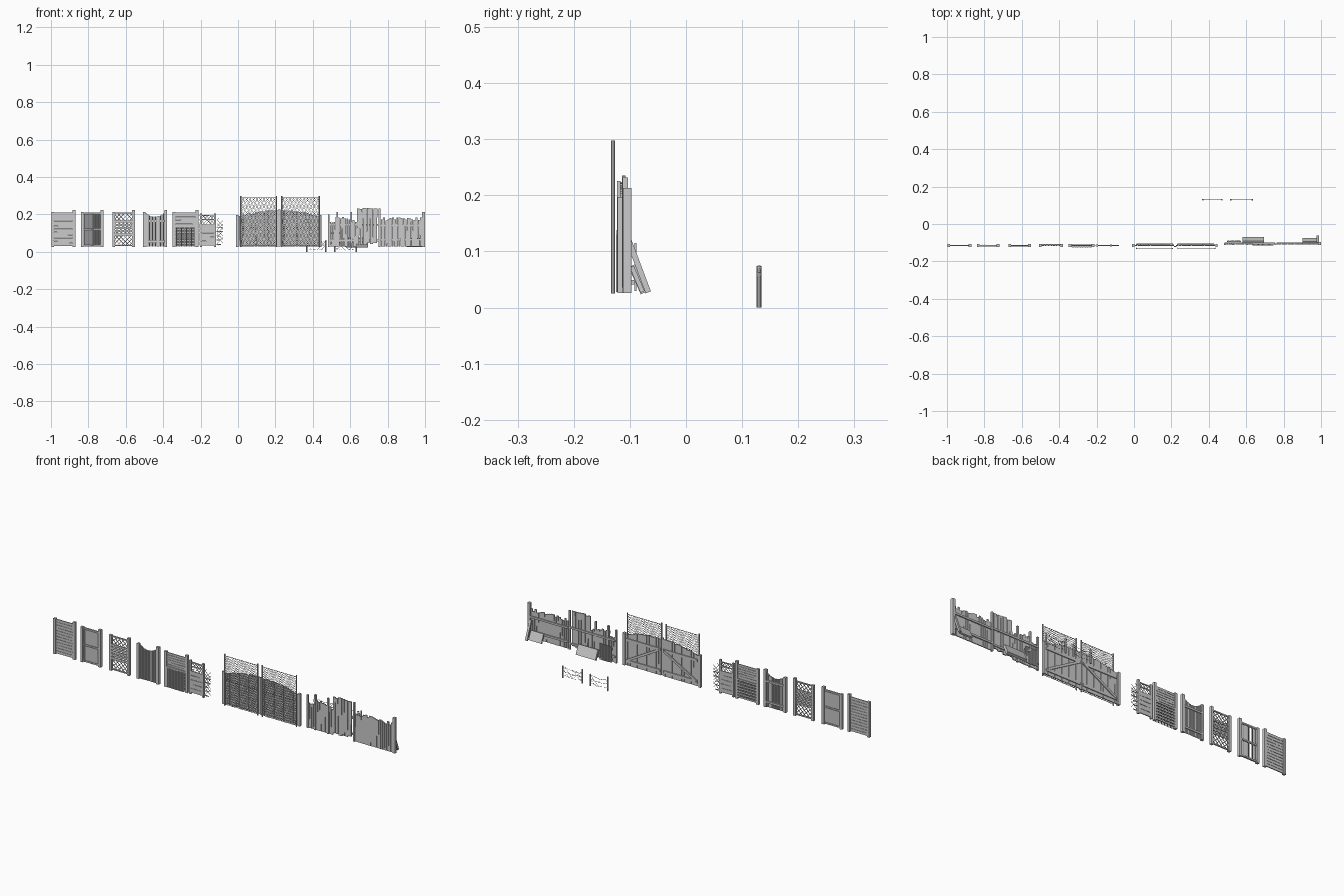
import bpy, bmesh, math, random
from mathutils import Vector, Matrix

if "Cube" in bpy.data.objects:
    bpy.data.objects.remove(bpy.data.objects["Cube"])
random.seed(4)
Y = -0.115   # line of the panels
B = 0.028    # underside of the panels


class Part:
    """Collects boxes and bars into one named mesh object."""
    def __init__(self, name):
        self.name, self.bm = name, bmesh.new()

    def box(self, x0, x1, y0, y1, z0, z1, rot=0, axis='Y'):
        c = Vector(((x0 + x1) / 2, (y0 + y1) / 2, (z0 + z1) / 2))
        m = Matrix.Translation(c) @ Matrix.Rotation(rot, 4, axis) @ Matrix.Diagonal((x1 - x0, y1 - y0, z1 - z0, 1))
        return bmesh.ops.create_cube(self.bm, size=1, matrix=m)['verts']

    def bar(self, p, q, w, d):
        # flat bar in the xz plane: w wide, d deep in y
        p, q = Vector(p), Vector(q)
        v = q - p
        m = Matrix.Translation((p + q) / 2) @ Matrix.Rotation(math.atan2(v.x, v.z), 4, 'Y')
        bmesh.ops.create_cube(self.bm, size=1, matrix=m @ Matrix.Diagonal((w, d, v.length, 1)))

    def tube(self, x, y, z0, z1, r, n=8):
        bmesh.ops.create_cone(self.bm, cap_ends=True, segments=n, radius1=r, radius2=r, depth=z1 - z0,
                              matrix=Matrix.Translation((x, y, (z0 + z1) / 2)))

    def lattice(self, x0, x1, z0, z1, y, step, w, d, keep=1.0, slope=1.0):
        # crossed diagonals clipped to the rectangle
        h = (z1 - z0) / slope
        for s in (1, -1):
            t = x0 - h + step / 2
            while t < x1:
                a, b = max(t, x0), min(t + h, x1)
                if b - a > step * .2 and random.random() <= keep:
                    za, zb = z0 + (a - t) * slope, z0 + (b - t) * slope
                    if s < 0:
                        za, zb = z0 + z1 - za, z0 + z1 - zb
                    yy = y + s * d / 2
                    self.bar((a, yy, za), (b, yy, zb), w, d)
                t += step

    def done(self):
        me = bpy.data.meshes.new(self.name)
        self.bm.to_mesh(me)
        self.bm.free()
        ob = bpy.data.objects.new(self.name, me)
        bpy.context.collection.objects.link(ob)
        return ob


def posts(name, xs, tops, w=0.014, y=Y, d=0.014):
    p = Part(name)
    for x, t in zip(xs, tops):
        p.box(x - w / 2, x + w / 2, y - d / 2, y + d / 2, B - .002, t)
    p.done()


def planks_h(p, x0, x1, z0, z1, n, y=Y, d=0.005, wob=.012, gap=.0012):
    h = (z1 - z0) / n
    for i in range(n):
        p.box(x0, x1, y - d / 2, y + d / 2, z0 + i * h + gap / 2, z0 + (i + 1) * h - gap / 2,
              random.uniform(-wob, wob))


def planks_v(p, x0, x1, n, top, z0=B, y=Y, d=0.005, gap=.0015, tilt=0, twist=0):
    w = (x1 - x0) / n
    for i in range(n):
        x = x0 + i * w
        p.box(x + gap / 2, x + w - gap / 2, y - d / 2, y + d / 2, z0, top(x + w / 2),
              twist or random.uniform(-tilt, tilt), 'Z' if twist else 'Y')


# panel 1: horizontal planks
posts('plank_panel_posts', (-.991, -.877), (.214, .224))
p = Part('plank_panel_boards')
planks_h(p, -.985, -.883, B + .002, .212, 12)
p.done()

# panel 2: angled vertical slats with rails
posts('slat_panel_posts', (-.832, -.727), (.212, .224))
p = Part('slat_panel_slats')
planks_v(p, -.824, -.734, 11, lambda x: .205, z0=.032, d=.002, twist=.75, gap=-.002)
for z in (.034, .12, .206):
    p.box(-.827, -.732, Y - .004, Y + .004, z - .004, z + .004)
p.done()

# panel 3: lattice with planks across the middle
posts('lattice_panel_posts', (-.664, -.559), (.214, .224))
p = Part('lattice_panel_infill')
p.lattice(-.658, -.565, .034, .21, Y, .022, .003, .002)
planks_h(p, -.658, -.565, .085, .17, 5, y=Y - .002, gap=.006)
for z in (.034, .208):
    p.box(-.658, -.565, Y - .003, Y + .003, z - .003, z + .003)
p.done()

# panel 4: pickets with a dipped top
posts('dipped_panel_posts', (-.502, -.387), (.212, .224))
p = Part('dipped_panel_pickets')
planks_v(p, -.495, -.394, 12, lambda x: .188 + .02 * ((x + .4445) / .05) ** 2, gap=.0025)
for z in (.055, .165):
    p.box(-.497, -.392, Y + .002, Y + .008, z - .005, z + .005)
p.done()

# panel 5: planks above, slats below
posts('mixed_panel_posts', (-.342, -.219), (.214, .224))
p = Part('mixed_panel_boards')
planks_h(p, -.336, -.225, .135, .21, 6)
planks_h(p, -.336, -.225, B + .002, .135, 7, y=Y + .003, gap=.006)
planks_v(p, -.334, -.227, 12, lambda x: .13, y=Y - .008, d=.003, gap=.003)
p.box(-.336, -.225, Y - .009, Y, .13, .138)
p.done()

# panel 6: broken planks and lattice
posts('broken_panel_post', (-.122, -.197), (.205, .205), w=.010, d=.010)
p = Part('broken_panel_boards')
planks_h(p, -.205, -.117, .033, .148, 5, wob=.02)
for i in range(5):
    z = .04 + i * .023
    p.bar((-.115, Y, z), (-.08 - random.uniform(0, .015), Y, z + random.uniform(-.006, .006)), .004, .003)
p.lattice(-.205, -.117, .148, .195, Y, .018, .0022, .0016, keep=.8)
p.lattice(-.112, -.08, .035, .18, Y, .018, .0018, .0014, keep=.5)
p.bar((-.205, Y, .195), (-.117, Y, .192), .005, .004)
p.bar((-.205, Y, .172), (-.117, Y, .173), .005, .004)
p.done()

# double gate: arched boards, posts and back bracing
posts('gate_posts', (-.003, .441), (.197, .197), w=.013)
arch = lambda x: .222 - .035 * ((x - .22) / .22) ** 2 + random.uniform(-.003, .003)
for name, a, b, s in (('left', .006, .215, 1), ('right', .225, .434, -1)):
    p = Part(name + '_gate_boards')
    planks_v(p, a, b, 15, arch, gap=.001, d=.005, tilt=.004)
    p.done()
    p = Part(name + '_gate_bracing')
    for z in (.052, .165):
        p.box(a + .004, b - .004, Y + .0025, Y + .007, z - .007, z + .007)
    lo, hi = (a + .01, b - .01) if s > 0 else (b - .01, a + .01)
    p.bar((lo, Y + .007, .055), (hi, Y + .007, .162), .012, .005)
    p.done()
    # wire mesh in front of the gate
    p = Part(name + '_gate_wire_mesh')
    u, v = (.014, .206) if s > 0 else (.234, .434)
    p.lattice(u, v, .03, .29, -.13, .0125, .0011, .0009, slope=.8)
    for z in (.032, .16, .289):
        p.bar((u, -.13, z), (v, -.13, z), .0018, .0018)
    for x in (u, v):
        p.tube(x, -.13, B - .003, .298, .0035)
    p.done()
p = Part('gate_centre_stile')
p.box(.214, .226, Y - .008, Y - .002, B, .226)
p.done()

# scrap fence: ragged boards of several widths
YS = -.108
p = Part('scrap_fence_boards')
planks_v(p, .487, .635, 13, lambda x: random.uniform(.155, .187), y=YS, tilt=.02, gap=.0015)
x = .635
while x < .745:
    w = random.uniform(.013, .024)
    p.box(x, x + w - .002, YS - .006, YS, B + random.uniform(.008, .02), random.uniform(.222, .236), random.uniform(-.015, .015))
    x += w
for z in (.06, .145):
    p.box(.485, .755, YS + .003, YS + .008, z - .005, z + .005)
p.done()
posts('scrap_fence_posts', (.485, .53, .605, .757), (.2, .212, .214, .232), w=.009, y=YS, d=.01)

# small slatted frame and board leaning on the scrap fence
p = Part('leaning_slat_frame')
planks_v(p, .5, .57, 8, lambda x: .115, z0=.03, y=-.09, d=.003, gap=.0025, tilt=.03)
for z in (.045, .1):
    p.box(.498, .572, -.097, -.0915, z - .004, z + .004)
p.done()
p = Part('leaning_board')
p.box(.58, .695, -.092, -.079, .024, .077, .42, 'X')
p.done()

# picket fence at the right end
p = Part('end_fence_pickets')
planks_v(p, .764, .984, 19, lambda x: .174 + random.uniform(-.006, .012), y=YS, tilt=.012, gap=.0012)
for z in (.065, .14):
    p.box(.762, .988, YS + .003, YS + .009, z - .005, z + .005)
p.done()
posts('end_fence_post', (.991,), (.213,), w=.015, y=-.105, d=.015)
p = Part('end_fence_leaning_plank')
p.box(.9, .975, -.091, -.083, .026, .075, .4, 'X')
p.box(.976, .988, -.09, -.08, .024, .125, .36, 'X')
p.done()

# two short wire fences at the back
for name, a, b in (('left', .368, .47), ('right', .517, .632)):
    p = Part(name + '_wire_fence_posts')
    for x, h in ((a, .074), (b, .062)):
        p.tube(x, .13, 0, h, .0042)
        bmesh.ops.create_icosphere(p.bm, subdivisions=2, radius=.0045, matrix=Matrix.Translation((x, .13, h - .003)))
    p.done()
    p = Part(name + '_wire_fence_wires')
    for z in (.018, .038, .058):
        n = 6
        pts = [(a + (b - a) * i / n, .13, z - .008 * math.sin(math.pi * i / n) + random.uniform(-.002, .002))
               for i in range(n + 1)]
        for q, r in zip(pts, pts[1:]):
            p.bar(q, r, .001, .001)
            # barb
            p.bar((q[0] - .002, .13, q[2] - .003), (q[0] + .002, .13, q[2] + .003), .0008, .0008)
    p.lattice(a, b, .01, .055, .13, .022, .0008, .0008, keep=.6)
    p.done()
